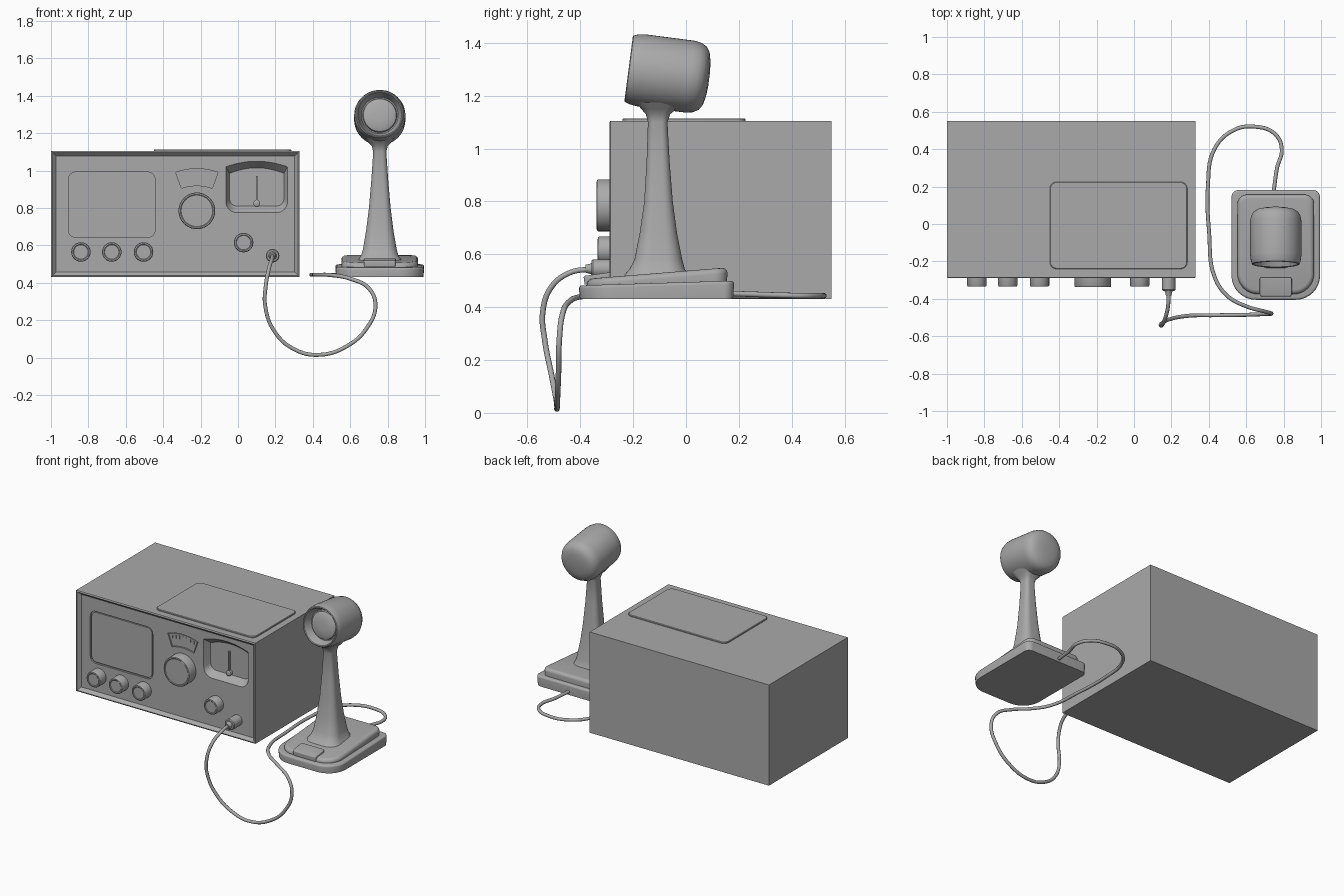
import bpy, bmesh
from math import sin, cos, pi, radians
from mathutils import Vector

cube = bpy.data.objects.get("Cube")
if cube:
    bpy.data.objects.remove(cube, do_unlink=True)

GREY = (0.4, 0.4, 0.4, 1)
grey = bpy.data.materials.new("matte grey")
grey.use_nodes = True
grey.diffuse_color = GREY
grey.node_tree.nodes["Principled BSDF"].inputs["Base Color"].default_value = GREY


def smooth(ob, angle=35):
    bpy.ops.object.select_all(action="DESELECT")
    ob.select_set(True)
    bpy.context.view_layer.objects.active = ob
    bpy.ops.object.shade_smooth_by_angle(angle=radians(angle))


def finish(name, bm):
    bmesh.ops.recalc_face_normals(bm, faces=bm.faces)
    mesh = bpy.data.meshes.new(name)
    bm.to_mesh(mesh)
    bm.free()
    mesh.materials.append(grey)
    ob = bpy.data.objects.new(name, mesh)
    bpy.context.collection.objects.link(ob)
    smooth(ob)
    return ob


def loft(name, rings):
    """Skin a series of equal-length rings and cap both ends."""
    bm = bmesh.new()
    loops = [[bm.verts.new(p) for p in ring] for ring in rings]
    n = len(loops[0])
    for a, b in zip(loops, loops[1:]):
        for i in range(n):
            j = (i + 1) % n
            bm.faces.new((a[i], a[j], b[j], b[i]))
    bm.faces.new(loops[0])
    bm.faces.new(loops[-1])
    return finish(name, bm)


def rounded(x0, x1, y0, y1, r_low, r_high, n=8):
    """Rectangle outline with separate lower and upper corner radii."""
    pts = []
    corners = ((x1, y1, r_high, -1, -1), (x0, y1, r_high, 1, -1),
               (x0, y0, r_low, 1, 1), (x1, y0, r_low, -1, 1))
    for k, (x, y, r, sx, sy) in enumerate(corners):
        for i in range(n + 1):
            a = (k + i / n) * pi / 2
            pts.append((x + sx * r + r * cos(a), y + sy * r + r * sin(a)))
    return pts


def upright(outline, y):
    return [(x, y, z) for x, z in outline]


def lathe(name, origin, axis, profile, n=40):
    """Revolve (radius, distance) pairs about an axis lying in the y-z plane."""
    axis = Vector(axis).normalized()
    side = Vector((1, 0, 0))
    up = side.cross(axis)
    return loft(name, [[Vector(origin) + axis * t + (side * cos(a) + up * sin(a)) * r
                        for a in (2 * pi * i / n for i in range(n))]
                       for r, t in profile])


def carve(target, rings):
    cutter = loft("cutter", rings)
    cutter.hide_render = True
    mod = target.modifiers.new("carve", "BOOLEAN")
    mod.operation = "DIFFERENCE"
    mod.solver = "EXACT"
    mod.object = cutter
    bpy.context.view_layer.objects.active = target
    bpy.ops.object.modifier_apply(modifier=mod.name)
    bpy.data.objects.remove(cutter, do_unlink=True)


def box(name, x0, x1, y0, y1, z0, z1):
    ring = [(x0, z0), (x1, z0), (x1, z1), (x0, z1)]
    return loft(name, [upright(ring, y0), upright(ring, y1)])


# Cabinet with a sloping frame around a sunken front panel
def frame(inset, y):
    return upright([(-1 + inset, 0.43 + inset), (0.33 - inset, 0.43 + inset),
                    (0.33 - inset, 1.105 - inset), (-1 + inset, 1.105 - inset)], y)


PANEL = -0.27
cabinet = loft("cabinet", [frame(0.027, PANEL), frame(0.008, -0.29), frame(0, -0.286),
                           frame(0, 0.55)])

# Speaker recess with a slightly raised pad inside, leaving a thin groove
carve(cabinet, [upright(rounded(-0.907, -0.443, 0.643, 0.992, 0.04, 0.04), y)
                for y in (-0.32, PANEL + 0.012)])
loft("speaker_pad", [upright(rounded(-0.899, -0.451, 0.651, 0.984, 0.035, 0.035), y)
                     for y in (PANEL + 0.02, PANEL + 0.004)])

# Fan-shaped tuning scale
DIAL_X, DIAL_Z = -0.22, 0.68


def fan(r_in, r_out, spread, n=12):
    angles = [radians(spread * (2 * i / n - 1)) for i in range(n + 1)]
    arc = [(r_out, a) for a in angles] + [(r_in, a) for a in reversed(angles)]
    return [(DIAL_X + r * sin(a), DIAL_Z + r * cos(a)) for r, a in arc]


carve(cabinet, [upright(fan(0.24, 0.33, 20), y) for y in (-0.32, PANEL + 0.01)])
loft("scale_plate", [upright(fan(0.245, 0.325, 18.8), y)
                     for y in (PANEL + 0.015, PANEL + 0.004)])
for i in range(7):
    a = radians(-15 + 5 * i)
    x, z = DIAL_X + 0.305 * sin(a), DIAL_Z + 0.305 * cos(a)
    box("scale_tick", x - 0.003, x + 0.003, PANEL, PANEL + 0.01, z - 0.01, z + 0.01)


# Meter window: tapered recess with an arched top, and a needle
def window(x0, x1, z0, z1, r, rise):
    mid, half = (x0 + x1) / 2, (x1 - x0) / 2
    arch = [(mid + half * t, z1 + rise * (1 - t * t))
            for t in (1 - i / 8 for i in range(17))]
    lower = [p for p in rounded(x0, x1, z0, z1, r, 0.01) if p[1] <= z0 + r + 0.001]
    return arch + lower


carve(cabinet, [upright(window(-0.069, 0.269, 0.771, 1.022, 0.064, 0.03), PANEL - 0.01),
                upright(window(-0.065, 0.265, 0.775, 1.02, 0.06, 0.03), PANEL),
                upright(window(-0.045, 0.245, 0.81, 0.985, 0.04, 0.03), PANEL + 0.045)])
smooth(cabinet, 25)
box("meter_needle", 0.097, 0.105, PANEL + 0.025, PANEL + 0.04, 0.83, 0.97)
lathe("needle_pivot", (0.1, PANEL + 0.046, 0.825), (0, -1, 0),
      [(0.018, 0), (0.018, 0.02), (0.012, 0.024)], 20)

# Control knobs
for name, x, z, r, depth in (("tone_knob", -0.84, 0.565, 0.052, 0.062),
                             ("gain_knob", -0.675, 0.565, 0.052, 0.062),
                             ("volume_knob", -0.505, 0.565, 0.052, 0.062),
                             ("tuning_knob", -0.22, 0.785, 0.098, 0.066),
                             ("mode_knob", 0.03, 0.615, 0.052, 0.062)):
    lathe(name, (x, PANEL + 0.004, z), (0, -1, 0),
          [(r, 0), (r, depth), (r - 0.003, depth + 0.005),
           (r - 0.01, depth + 0.006), (r - 0.014, depth + 0.003)])

# Cable plug
lathe("cable_plug", (0.185, PANEL + 0.004, 0.545), (0, -1, 0),
      [(0.036, 0), (0.036, 0.085), (0.031, 0.091), (0.022, 0.091),
       (0.018, 0.1), (0.015, 0.115)], 24)

# Lid plate on top of the cabinet
loft("top_panel", [[(x, y, z) for x, y in rounded(-0.45 + s, 0.285 - s, -0.24 + s,
                                                  0.225 - s, 0.035, 0.035)]
                   for s, z in ((0, 1.1), (0, 1.111), (0.003, 1.114))])

# Microphone base: two sloped slabs and a talk bar
MIC_X, MIC_Y = 0.758, -0.105


def slab(name, half, y0, y1, low, front, back, r_front, r_back, soft):
    def ring(s, drop):
        pts = rounded(MIC_X - half + s, MIC_X + half - s, y0 + s, y1 - s,
                      r_front - s, r_back - s)
        return [(x, y, front + (back - front) * (y - y0) / (y1 - y0) - drop)
                for x, y in pts]
    bottom = [(x, y, low) for x, y, _ in ring(0.004, 0)]
    rim = [(soft * (1 - cos(a)), soft * (1 - sin(a)))
           for a in (i * pi / 8 for i in range(5))]
    return loft(name, [bottom] + [ring(s, d) for s, d in rim])


slab("mic_base", 0.237, -0.405, 0.182, 0.43, 0.482, 0.5, 0.13, 0.04, 0.012)
slab("mic_base_cover", 0.205, -0.375, 0.157, 0.47, 0.507, 0.55, 0.11, 0.05, 0.022)
slab("talk_bar", 0.086, -0.387, -0.285, 0.485, 0.518, 0.532, 0.012, 0.012, 0.006)

# Flared stem
stem = []
for z, hx, y0, y1 in ((0.52, 0.118, -0.235, 0.01), (0.545, 0.1, -0.213, -0.005),
                      (0.58, 0.09, -0.195, -0.014), (0.68, 0.073, -0.175, -0.034),
                      (0.8, 0.058, -0.158, -0.05), (0.95, 0.045, -0.149, -0.062),
                      (1.1, 0.035, -0.144, -0.07), (1.13, 0.042, -0.152, -0.06),
                      (1.15, 0.06, -0.17, -0.035), (1.175, 0.08, -0.19, -0.01)):
    r = 0.65 * min(hx, (y1 - y0) / 2)
    stem.append([(x, y, z) for x, y in rounded(MIC_X - hx, MIC_X + hx, y0, y1, r, r)])
smooth(loft("mic_stem", stem), 50)

# Tilted head with a sunken pickup face and rounded back
lathe("mic_head", (MIC_X, -0.217, 1.302), (0, 1, -0.13),
      [(0.03, 0.03), (0.07, 0.034), (0.088, 0.042), (0.092, 0.055), (0.098, 0.055),
       (0.117, 0.003), (0.122, 0), (0.127, 0.003), (0.133, 0.02), (0.137, 0.05),
       (0.137, 0.235), (0.132, 0.262), (0.12, 0.283), (0.1, 0.296),
       (0.07, 0.303), (0.03, 0.307)], 48)

# Coiling cable from the plug to the rear of the microphone base
path = ((0.185, -0.36, 0.545), (0.182, -0.44, 0.53), (0.165, -0.51, 0.475),
        (0.148, -0.542, 0.38), (0.145, -0.535, 0.28), (0.195, -0.508, 0.14),
        (0.3, -0.49, 0.045), (0.43, -0.488, 0.015), (0.58, -0.486, 0.06),
        (0.69, -0.482, 0.16), (0.735, -0.479, 0.28), (0.7, -0.468, 0.37),
        (0.6, -0.44, 0.422), (0.5, -0.385, 0.441), (0.43, -0.28, 0.443),
        (0.402, -0.05, 0.443), (0.395, 0.2, 0.443), (0.43, 0.4, 0.443),
        (0.53, 0.5, 0.443), (0.65, 0.52, 0.443), (0.755, 0.48, 0.443),
        (0.79, 0.4, 0.444), (0.765, 0.3, 0.447), (0.745, 0.16, 0.452))
curve = bpy.data.curves.new("cable", "CURVE")
curve.dimensions = "3D"
curve.bevel_depth = 0.0105
curve.bevel_resolution = 3
curve.resolution_u = 8
curve.use_fill_caps = True
curve.materials.append(grey)
spline = curve.splines.new("BEZIER")
spline.bezier_points.add(len(path) - 1)
for point, co in zip(spline.bezier_points, path):
    point.co = co
    point.handle_left_type = point.handle_right_type = "AUTO"
bpy.context.collection.objects.link(bpy.data.objects.new("cable", curve))
